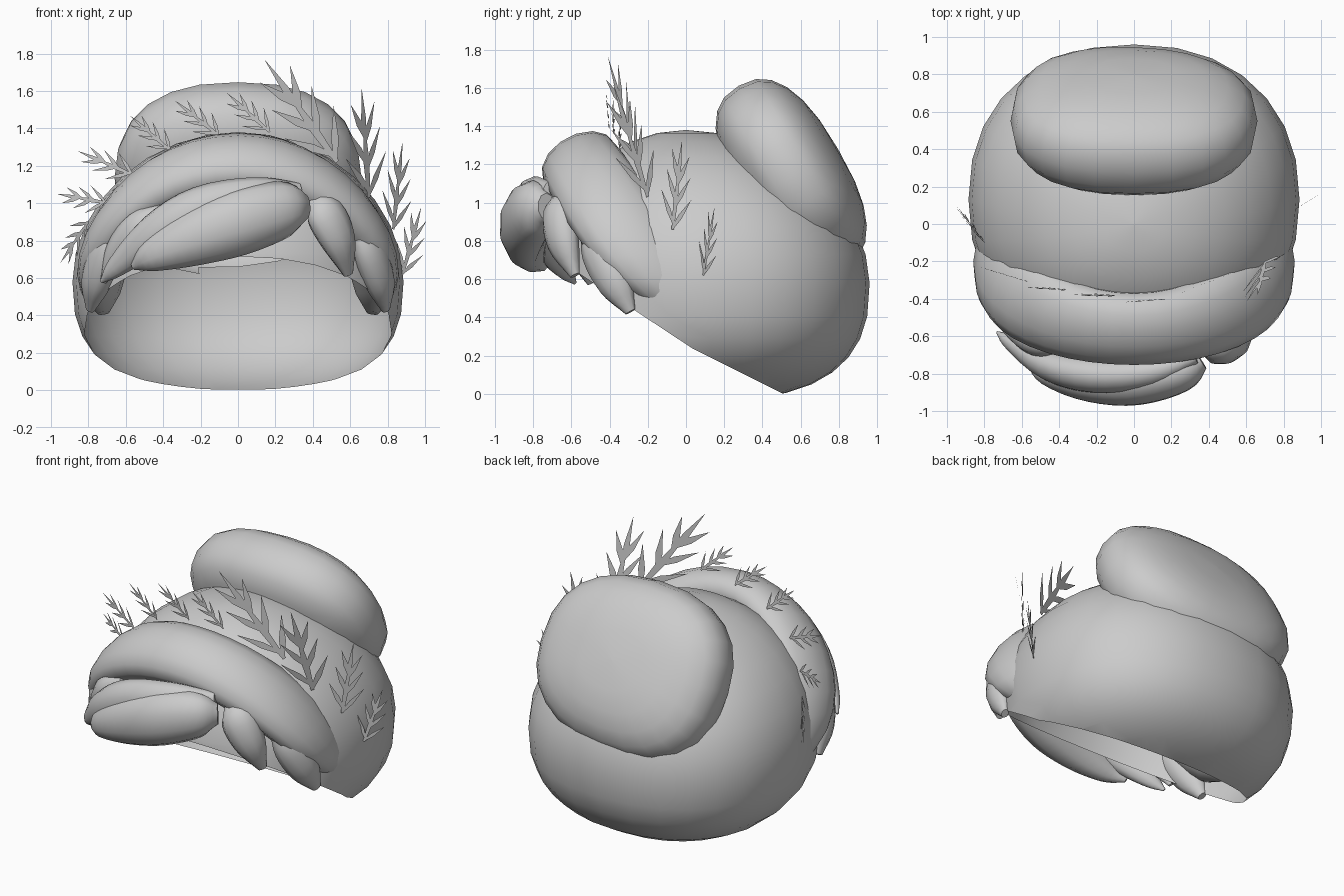
import bpy, bmesh
from math import sin, cos, pi, radians
from mathutils import Vector as V

if "Cube" in bpy.data.objects:
    bpy.data.objects.remove(bpy.data.objects["Cube"])


def finish(name, bm, angle=50):
    bmesh.ops.remove_doubles(bm, verts=bm.verts, dist=0.0005)
    bmesh.ops.recalc_face_normals(bm, faces=bm.faces)
    me = bpy.data.meshes.new(name)
    bm.to_mesh(me)
    bm.free()
    ob = bpy.data.objects.new(name, me)
    bpy.context.collection.objects.link(ob)
    bpy.ops.object.select_all(action='DESELECT')
    ob.select_set(True)
    bpy.context.view_layer.objects.active = ob
    bpy.ops.object.shade_smooth_by_angle(angle=radians(angle))
    return ob


def loft(bm, rings, cap=True):
    vs = [[bm.verts.new(p) for p in r] for r in rings]
    n = len(vs[0])
    for a, b in zip(vs, vs[1:]):
        for i in range(n):
            bm.faces.new((a[i], a[(i + 1) % n], b[(i + 1) % n], b[i]))
    if cap:
        bm.faces.new(vs[0])
        bm.faces.new(vs[-1])


def spow(v, e):
    return abs(v) ** e * (1 if v >= 0 else -1)


def blob_rings(e, flat, nu=28, nv=16):
    """Unit superellipsoid rings; e gives the exponent per latitude, flat squares the outline."""
    rings = []
    for j in range(nv + 1):
        a = -pi / 2 + pi * j / nv
        k = 2 / e(a)
        r = max(abs(cos(a)) ** k, 0.004)
        rings.append([V((r * spow(cos(t), flat), r * spow(sin(t), flat), spow(sin(a), k)))
                      for t in (2 * pi * i / nu for i in range(nu))])
    return rings


# Main cap of hair: rounded shell, cut open along slanted planes under the face
bm = bmesh.new()
rings = []
for r in blob_rings(lambda a: 1.95 if a > 0 else 2.6, .9):
    rings.append([V((p.x * .885, .13 + p.y * .83 - .13 * max(p.z, 0) ** 2,
                     .58 + p.z * (.8 if p.z > 0 else .61))) for p in r])
loft(bm, rings)
for co, slope in (((0, 0, .26), .66), ((0, .5, .005), .5)):
    bmesh.ops.bisect_plane(bm, geom=bm.verts[:] + bm.edges[:] + bm.faces[:],
                           plane_co=co, plane_no=(0, -slope, -1), clear_outer=True)
finish("hair_cap", bm)

# Bun: flattened rounded block leaning on the upper back
bm = bmesh.new()
c, u, n = V((0, .55, 1.135)), V((0, .5, -.866)), V((0, .866, .5))
loft(bm, [[c + V((p.x * .66, 0, 0)) + u * p.y * (.55 + .06 * (p.y > 0) * (-p.x))
           + n * p.z * .285 for p in r]
          for r in blob_rings(lambda a: 2.5, .84, 24, 12)])
# the bun is open where it is buried deep in the cap
deep = [f for f in bm.faces if ((f.calc_center_median() - V((0, .1, .6))) *
        V((1, 1, 1))).length < .72]
bmesh.ops.delete(bm, geom=deep, context='FACES')
finish("hair_bun", bm)

# Front roll: arched roll sweeping back down both sides
bm = bmesh.new()
rings = []
for i in range(25):
    t = -1 + i / 12
    th = radians(102) * t
    taper = max(0.05, (1 - abs(t) ** 8)) ** .5
    z = .55 + .665 * cos(th)
    ctr = V((.735 * sin(th), -.56 + (1.215 - z) * .68, z))
    rad = V((sin(th), -.45 * cos(th), cos(th))).normalized()
    wid = V((-.15 * sin(th), .88, .45 * cos(th))).normalized()
    hw = .21 + .05 * sin(th) ** 2
    rings.append([ctr + wid * cos(a) * hw * taper + rad * sin(a) * .14 * taper
                  for a in (2 * pi * k / 14 for k in range(14))])
loft(bm, rings)
finish("front_roll", bm)


# Fringe locks: tapered tubes along a few points (x, y, z, radius)
def lock(name, pts, depth=.75, steps=4, sides=10):
    P = [V(p) for p in pts]
    P = [P[0] * 2 - P[1]] + P + [P[-1] * 2 - P[-2]]
    path = []
    for i in range(1, len(P) - 2):
        for s in range(steps):
            t = s / steps
            a, b, c2, d = P[i - 1:i + 3]
            path.append(.5 * (2 * b + (c2 - a) * t + (2 * a - 5 * b + 4 * c2 - d) * t * t
                              + (3 * b - a - 3 * c2 + d) * t ** 3))
    path.append(P[-2])
    rings = []
    for i, q in enumerate(path):
        tan = (path[min(i + 1, len(path) - 1)] - path[max(i - 1, 0)]).xyz.normalized()
        out = V((q.x, q.y * 1.1, 0))
        out = (out - tan * out.dot(tan)).normalized()
        side = tan.cross(out)
        r = max(q.w, .01)
        rings.append([q.xyz + side * cos(a) * r + out * sin(a) * r * depth
                      for a in (2 * pi * k / sides for k in range(sides))])
    bm = bmesh.new()
    loft(bm, rings)
    finish(name, bm)


lock("fringe_main", [(.36, -.73, .98, .07), (.25, -.79, .97, .15), (.0, -.84, .9, .18),
                     (-.25, -.84, .81, .15), (-.46, -.8, .72, .09), (-.56, -.74, .66, .02)])
lock("fringe_upper", [(.33, -.71, 1.06, .05), (.1, -.79, 1.03, .11), (-.2, -.81, .96, .13),
                      (-.45, -.76, .83, .11), (-.65, -.64, .66, .06), (-.73, -.58, .58, .01)])
lock("fringe_left", [(-.4, -.66, .97, .03), (-.52, -.64, .88, .09),
                     (-.64, -.56, .74, .08), (-.72, -.5, .58, .02)])
lock("fringe_right", [(.38, -.64, 1.03, .03), (.46, -.66, .95, .11),
                      (.54, -.64, .79, .1), (.59, -.58, .62, .03)])
for s, nm in ((-1, "left"), (1, "right")):
    lock("side_lock_" + nm, [(s * .63, -.52, .88, .03), (s * .7, -.46, .75, .1),
                             (s * .76, -.37, .58, .1), (s * .79, -.29, .43, .03)])


# Leaf sprigs: flat stem with paired narrow leaflets
def sprig(name, base, tip, normal, pairs=3):
    base, tip = V(base), V(tip)
    L = (tip - base).length
    ax = (tip - base).normalized()
    w = ax.cross(V(normal)).normalized()
    bm = bmesh.new()

    def leaf(o, ang, ln, half):
        d = ax * cos(ang) + w * sin(ang)
        p = w * cos(ang) - ax * sin(ang)
        bm.faces.new([bm.verts.new(base + v) for v in
                      (o - p * half * .5, o + d * ln * .4 - p * half, o + d * ln,
                       o + d * ln * .4 + p * half, o + p * half * .5)])
    leaf(V((0, 0, 0)), 0, L * .8, L * .035)
    leaf(ax * L * .5, 0, L * .5, L * .03)
    for i in range(pairs):
        f = .02 + .48 * i / (pairs - 1)
        for s in (-1, 1):
            leaf(ax * L * (f + .05 * (s > 0)), s * radians(35 - 6 * i),
                 L * (.42 - .03 * i), L * .032)
    finish(name, bm, 10)


sprigs = [
    # right side, larger
    ((.53, -.26, 1.22), (.14, -.41, 1.77), (-.35, .9, 0)),
    ((.7, -.2, 1.03), (.66, -.38, 1.62), (-.7, .7, .2)),
    ((.83, -.07, .86), (.88, -.02, 1.33), (-.7, .7, 0)),
    ((.88, .09, .62), (.98, .15, .98), (-.5, .8, 0)),
    # left side, smaller
    ((.17, -.4, 1.38), (-.06, -.42, 1.59), (0, 1, 0)),
    ((-.1, -.38, 1.36), (-.34, -.38, 1.55), (.2, .9, 0)),
    ((-.36, -.35, 1.28), (-.58, -.34, 1.47), (.2, .9, 0)),
    ((-.56, -.31, 1.15), (-.86, -.22, 1.28), (.35, .9, 0)),
    ((-.7, -.22, 1.0), (-.97, -.06, 1.05), (.5, .85, 0)),
    ((-.8, -.1, .9), (-.95, .1, .68), (.6, .8, 0)),
]
for i, (b, t, nrm) in enumerate(sprigs):
    sprig("leaf_sprig_%d" % (i + 1), b, t, nrm)
